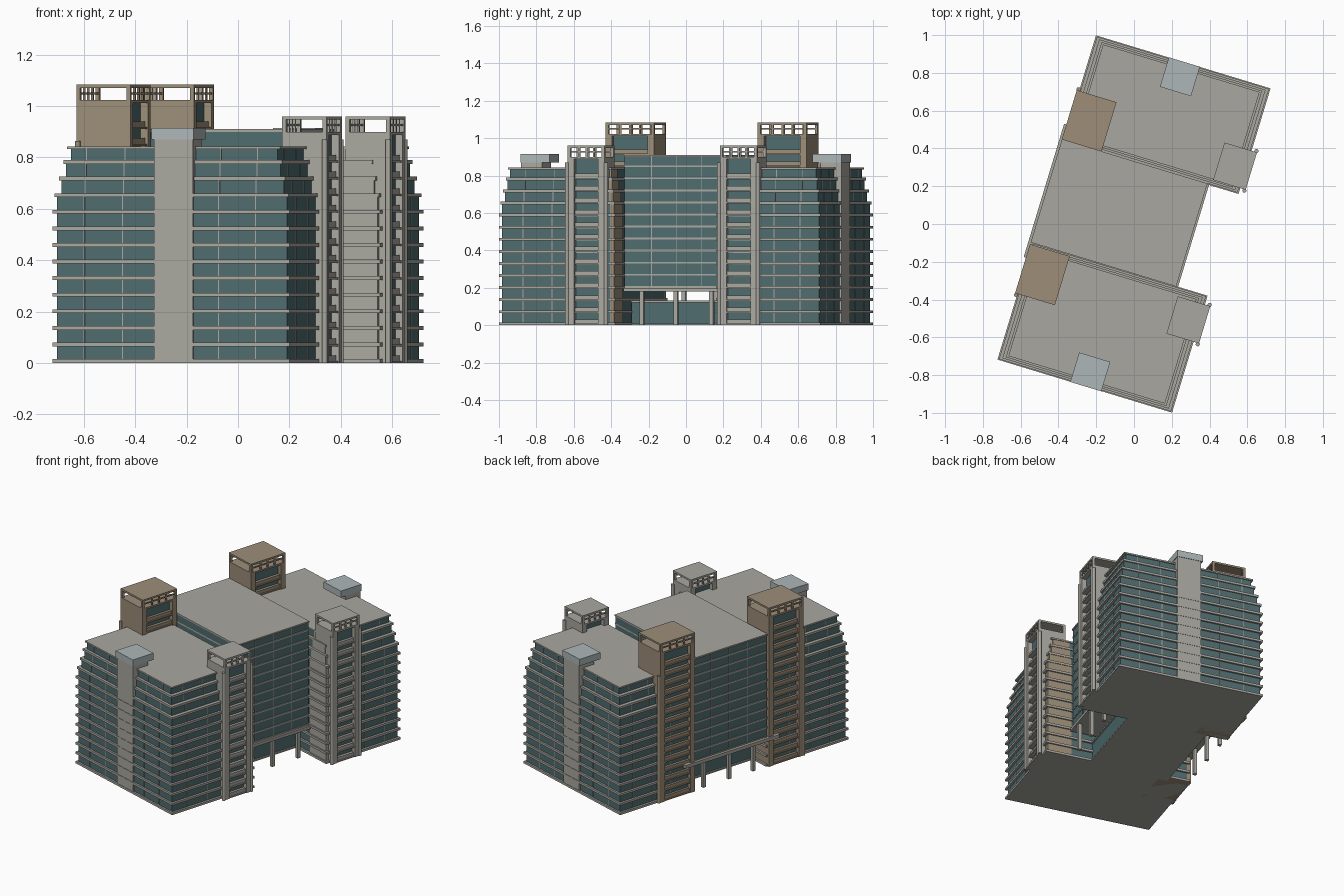
import bpy, bmesh, math
from mathutils import Matrix

if "Cube" in bpy.data.objects:
    bpy.data.objects.remove(bpy.data.objects["Cube"])

ROT = Matrix.Rotation(math.radians(-16.9), 4, 'Z')   # whole complex is turned on plan
FLOOR = 0.065


def material(name, rgb):
    m = bpy.data.materials.new(name)
    m.diffuse_color = (*rgb, 1)
    m.use_nodes = True
    m.node_tree.nodes["Principled BSDF"].inputs["Base Color"].default_value = m.diffuse_color
    return m


GLASS = material("teal_glass", (0.08, 0.15, 0.16))
STONE = material("pale_concrete", (0.40, 0.39, 0.35))
TAN = material("tan_stone", (0.34, 0.27, 0.19))
CAP = material("pale_blue_grey", (0.42, 0.47, 0.48))


def boxes(name, mat, items):
    """One object from boxes given as (u0, u1, v0, v1, z0, z1)."""
    bm = bmesh.new()
    for u0, u1, v0, v1, z0, z1 in items:
        v0, v1 = min(v0, v1), max(v0, v1)
        m = Matrix.Translation(((u0 + u1) / 2, (v0 + v1) / 2, (z0 + z1) / 2))
        s = Matrix.Diagonal((u1 - u0, v1 - v0, z1 - z0, 1))
        bmesh.ops.create_cube(bm, size=1, matrix=ROT @ m @ s)
    me = bpy.data.meshes.new(name)
    bm.to_mesh(me)
    bm.free()
    me.materials.append(mat)
    ob = bpy.data.objects.new(name, me)
    bpy.context.collection.objects.link(ob)
    return ob


def pillars(name, mat, spots, r, z0, z1):
    bm = bmesh.new()
    for u, v in spots:
        m = Matrix.Translation((u, v, (z0 + z1) / 2))
        bmesh.ops.create_cone(bm, cap_ends=True, segments=12, radius1=r, radius2=r,
                              depth=z1 - z0, matrix=ROT @ m)
    me = bpy.data.meshes.new(name)
    bm.to_mesh(me)
    bm.free()
    me.materials.append(mat)
    bpy.context.collection.objects.link(bpy.data.objects.new(name, me))


def block(tag, inner, outer, inner_mat):
    """Stepped office block; inner and outer are its v limits."""
    s = 1 if outer > inner else -1
    U = 0.483
    slabs, glass, mull, walls = [], [], [], []
    for i in range(13):
        z = i * FLOOR * 0.993
        step = max(0, i - 9)
        du, dv = 0.015 + 0.016 * step, 0.012 + 0.010 * step
        a, b = inner + s * dv, outer - s * dv
        top = z + FLOOR
        glass.append((-U + du, U - du, a, b, z + 0.003, top))
        # projecting floor edge: full width low down, following the steps above
        e = 0 if i < 10 else du - 0.024
        f = 0 if i < 10 else dv - 0.017
        slabs.append((-U + e, U - e, inner + s * f, outer - s * f, z, z + 0.015))
        # window mullions on the long and short faces
        for u in (-0.356, -0.2, 0.19, 0.34):
            mull.append((u - .002, u + .002, b - s * .01, b + s * .002, z, top))
        for k in (0.3, 0.55, 0.8):
            v = inner + (outer - inner) * k
            mull.append((-U + du - .002, U - du + .002, v - .002, v + .002, z, top))
        walls.append((0.31, U - du + .001, a - s * .003, a + s * .02, z, top))
    slabs.append((-U + .05, U - .05, inner + s * .035, outer - s * .035, 0.833, 0.843))
    boxes(tag + "_floor_edges", STONE, slabs)
    boxes(tag + "_glazing", GLASS, glass)
    boxes(tag + "_mullions", STONE, mull)
    boxes(tag + "_inner_wall", inner_mat, walls)
    # blank service strip with rooftop cap
    boxes(tag + "_service_strip", STONE,
          [(-0.07, 0.088, outer - s * .12, outer - s * .002, 0.0, 0.87)])
    boxes(tag + "_service_cap", CAP,
          [(-0.08, 0.092, outer - s * .162, outer + s * .001, 0.87, 0.915)])


def tower(tag, mat, u0, u1, v0, v1, top):
    """Stair tower: solid v walls, windowed u faces, open crown under a flat roof."""
    w = 0.036
    solid = top - 0.06
    parts = [(u0, u1, v0, v0 + w, 0, solid), (u0, u1, v1 - w, v1, 0, solid),
             (u0, u1, v0, v1, solid - .012, solid), (u0, u1, v0, v1, top - .012, top)]
    n = int(solid / FLOOR)
    for i in range(n):                               # spandrels set back in the recess
        z = i * FLOOR
        parts.append((u0 + .012, u1 - .012, v0 + w, v1 - w, z, z + .03))
        parts.append((u0 + .004, u1 - .004, v0 + w, v1 - w, z, z + .008))
    c = 0.016
    for u in (u0, u1 - c):                           # crown posts and grille
        for v in (v0, v1 - c):
            parts.append((u, u + c, v, v + c, solid, top))
        for k in (0.3, 0.5, 0.7):
            v = v0 + (v1 - v0) * k
            parts.append((u + .004, u + .012, v - .005, v + .005, solid, top))
        parts.append((u + .004, u + .012, v0, v1, solid + .022, solid + .030))
    boxes(tag + "_frame", mat, parts)
    boxes(tag + "_windows", GLASS,
          [(u0 + .03, u1 - .03, v0 + w, v1 - w, 0.002, solid - .005)])


# two stepped blocks
block("back_block", 0.313, 0.897, STONE)
block("front_block", -0.25, -0.897, TAN)

# four towers
tower("back_tan_tower", TAN, -0.496, -0.276, 0.317, 0.59, 1.083)
tower("front_tan_tower", TAN, -0.496, -0.276, -0.533, -0.262, 1.083)
tower("back_grey_tower", STONE, 0.333, 0.513, 0.345, 0.552, 0.96)
tower("front_grey_tower", STONE, 0.333, 0.513, -0.505, -0.299, 0.96)
pillars("grey_tower_pillars", STONE,
        [(0.508, v) for v in (0.339, 0.558, -0.511, -0.293)], 0.011, 0, 0.87)
pillars("tan_tower_pillars", TAN, [(-0.488, 0.597), (-0.488, -0.54)], 0.011, 0, 0.865)

# raised central link
V0, V1 = -0.252, 0.318
levels = [0.2 + i * 0.0645 for i in range(11)]
boxes("link_glazing", GLASS, [(-0.485, 0.302, V0, V1, 0.195, 0.9)])
boxes("link_floor_edges", STONE,
      [(-0.49, 0.307, V0, V1, z, z + .010) for z in levels])
boxes("link_mullions", STONE,
      [(-0.487, 0.304, v - .002, v + .002, 0.2, 0.9) for v in (-0.1, 0.04, 0.18)])
boxes("link_roof", STONE, [(-0.495, 0.31, V0, V1, 0.9, 0.91)])
boxes("link_soffit", STONE, [(-0.49, 0.32, V0, V1, 0.18, 0.2),
                             (-0.508, -0.4, -0.337, 0.40, 0.182, 0.205)])
# ground-level lobby and columns under the link
boxes("lobby_glazing", GLASS, [(-0.34, 0.17, V0, V1, 0.002, 0.122)])
boxes("lobby_slabs", STONE, [(-0.35, 0.18, V0, V1, 0, 0.01),
                             (-0.35, 0.18, V0, V1, 0.122, 0.132)])
boxes("link_columns", STONE,
      [(u - .011, u + .011, v - .011, v + .011, 0, 0.185)
       for u in (-0.475, 0.3) for v in (-0.155, 0.035, 0.235)])
